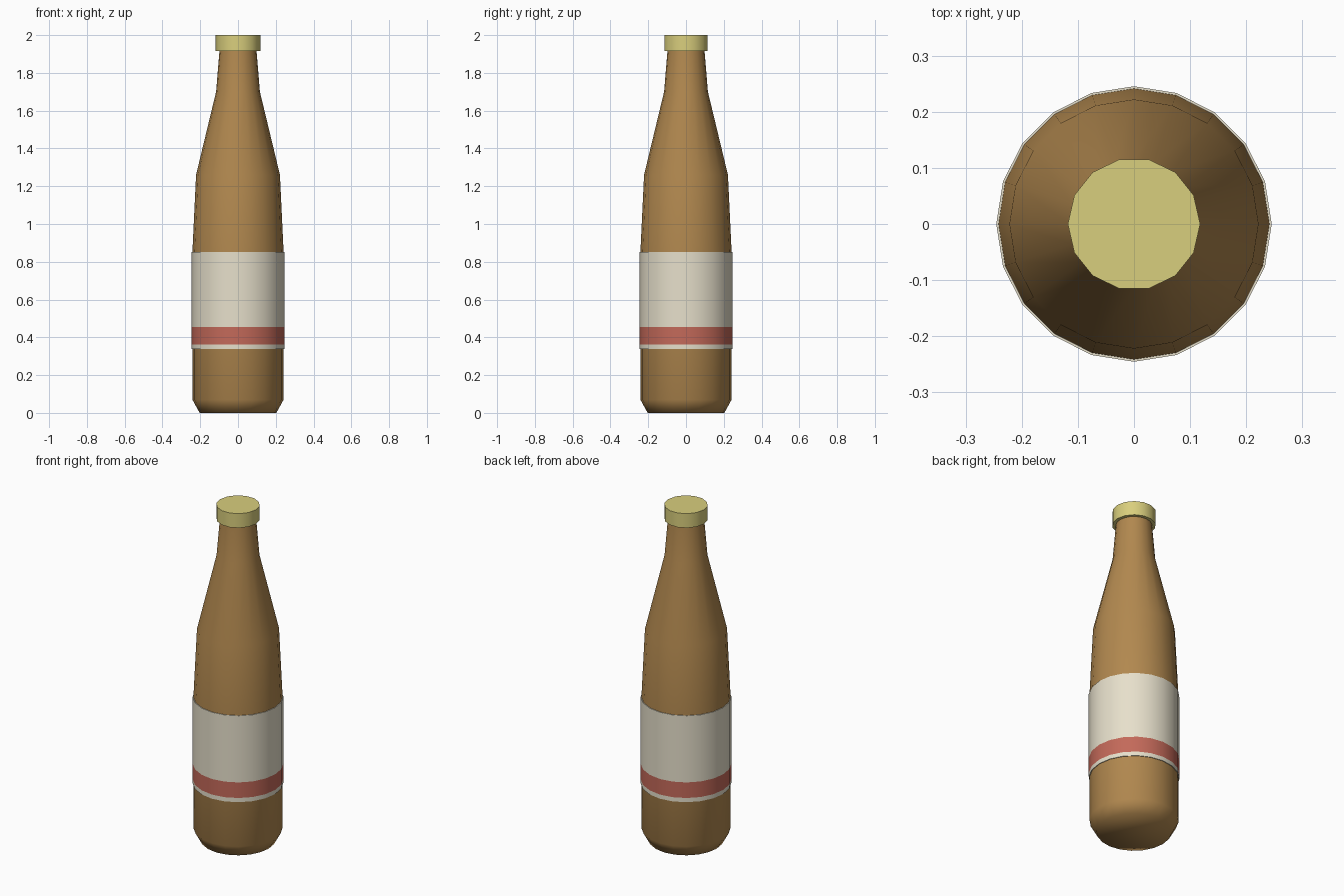
import bpy
import bmesh
from math import cos, sin, tau, radians

cube = bpy.data.objects.get("Cube")
if cube:
    bpy.data.objects.remove(cube, do_unlink=True)


def material(name, rgb):
    """Flat colour from display values, stored as linear."""
    colour = [(c / 255) ** 2.2 for c in rgb] + [1]
    mat = bpy.data.materials.new(name)
    mat.use_nodes = True
    mat.diffuse_color = colour
    mat.node_tree.nodes["Principled BSDF"].inputs["Base Color"].default_value = colour
    return mat


def lathe(name, profile, sides, mats, smooth, closed=False):
    """Spin (radius, height) points around z; open profiles get end caps."""
    bm = bmesh.new()
    rings = [[bm.verts.new((r * cos(tau * i / sides), r * sin(tau * i / sides), z))
              for i in range(sides)] for r, z in profile]
    pairs = list(zip(rings, rings[1:]))
    if closed:
        pairs.append((rings[-1], rings[0]))
    else:
        bm.faces.new(rings[0][::-1])
        bm.faces.new(rings[-1])
    for low, high in pairs:
        for i in range(sides):
            j = (i + 1) % sides
            bm.faces.new((low[i], low[j], high[j], high[i]))
    bmesh.ops.recalc_face_normals(bm, faces=bm.faces)
    mesh = bpy.data.meshes.new(name)
    bm.to_mesh(mesh)
    bm.free()
    for mat in mats:
        mesh.materials.append(mat)
    obj = bpy.data.objects.new(name, mesh)
    bpy.context.collection.objects.link(obj)
    bpy.ops.object.select_all(action="DESELECT")
    obj.select_set(True)
    bpy.context.view_layer.objects.active = obj
    bpy.ops.object.shade_smooth_by_angle(angle=radians(smooth))
    return obj


amber = material("amber glass", (176, 135, 80))
cream = material("cream paper", (230, 223, 202))
red = material("red band", (194, 105, 90))
gold = material("pale gold cap", (216, 205, 124))

# Bottle: chamfered base, straight body, sloping shoulder and neck
lathe("bottle_body",
      [(0.203, 0), (0.2415, 0.07), (0.2415, 0.85), (0.222, 1.26),
       (0.116, 1.70), (0.097, 1.93)], 20, [amber], 70)

# Label sleeve with a red band near its lower edge
outer, inner = 0.2455, 0.238
label = lathe("label",
              [(inner, 0.337), (outer, 0.337), (outer, 0.362), (outer, 0.455),
               (outer, 0.853), (inner, 0.853)], 20, [cream, red], 40, closed=True)
for face in label.data.polygons:
    on_outside = face.center.xy.length > 0.241
    if on_outside and 0.37 < face.center.z < 0.45:
        face.material_index = 1

# Cap
lathe("cap", [(0.118, 1.915), (0.118, 2.0)], 14, [gold], 40)
